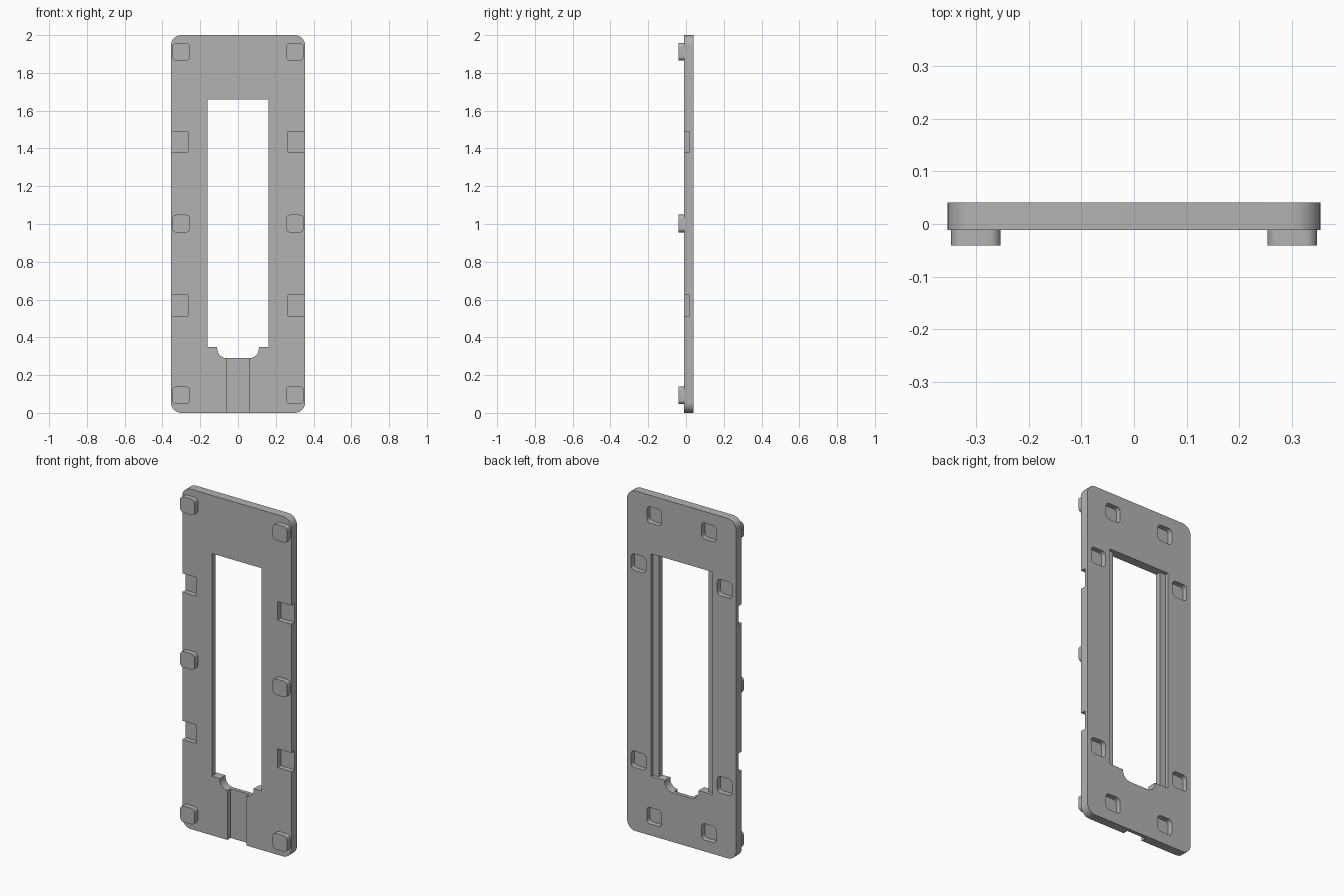
import bpy
import bmesh
import math

FRONT, BACK = -0.011, 0.041      # faces of the plate
RECESS = 0.019                   # floor of the front recesses

default = bpy.data.objects.get("Cube")
if default:
    bpy.data.objects.remove(default, do_unlink=True)

GREY = (0.45, 0.45, 0.45, 1)
grey = bpy.data.materials.new("plain grey")
grey.use_nodes = True
grey.diffuse_color = GREY
grey.node_tree.nodes["Principled BSDF"].inputs["Base Color"].default_value = GREY


def slab(name, x, z, y, radius=0.0):
    """Block spanning the x, z and y ranges, with rounded corners in the x-z plane."""
    bm = bmesh.new()
    bmesh.ops.create_cube(bm, size=1)
    for v in bm.verts:
        for axis, (low, high) in enumerate((x, y, z)):
            v.co[axis] = high if v.co[axis] > 0 else low
    if radius:
        edges = [e for e in bm.edges
                 if abs(e.verts[0].co.y - e.verts[1].co.y) > 0.001]
        bmesh.ops.bevel(bm, geom=edges, offset=radius, segments=8,
                        profile=0.5, affect='EDGES')
    bmesh.ops.recalc_face_normals(bm, faces=bm.faces)
    mesh = bpy.data.meshes.new(name)
    bm.to_mesh(mesh)
    bm.free()
    mesh.materials.append(grey)
    obj = bpy.data.objects.new(name, mesh)
    bpy.context.collection.objects.link(obj)
    return obj


def activate(obj):
    bpy.ops.object.select_all(action='DESELECT')
    obj.select_set(True)
    bpy.context.view_layer.objects.active = obj


def cut(target, *shape):
    """Subtract a slab from the target."""
    cutter = slab("cutter", *shape)
    cutter.hide_render = True
    mod = target.modifiers.new("cut", 'BOOLEAN')
    mod.operation, mod.solver, mod.object = 'DIFFERENCE', 'EXACT', cutter
    activate(target)
    bpy.ops.object.modifier_apply(modifier=mod.name)
    bpy.data.objects.remove(cutter, do_unlink=True)


def around(centre, half):
    return (centre - half, centre + half)


def mirrored(side, low, high):
    return (low, high) if side > 0 else (-high, -low)


# Plate with its window
THROUGH = (-0.2, 0.2)
plate = slab("plate", (-0.355, 0.355), (0, 2), (FRONT, BACK), 0.055)
cut(plate, (-0.162, 0.162), (0.348, 1.658), THROUGH)
cut(plate, (-0.11, 0.11), (0.29, 0.5), THROUGH, 0.05)

# Cable channel in the lower front
cut(plate, (-0.062, 0.062), (-0.1, 0.32), (-0.2, RECESS))

sides = {"left": 1, "right": -1}
for side_name, s in sides.items():
    # Rebate along the window, open to the back
    cut(plate, mirrored(s, 0.1, 0.2), (0.348, 1.658), (0.021, 0.2))
    # Notches in the outer edge, open to the front
    for z in (0.568, 1.435):
        cut(plate, mirrored(s, 0.265, 0.5), around(z, 0.055), (-0.2, RECESS))
    # Rounded sockets in the back
    for x, dz in ((0.178, 0.885), (0.28, 0.58)):
        for z in (1 - dz, 1 + dz):
            cut(plate, around(s * x, 0.048), around(z, 0.048), (0.011, 0.2), 0.022)
    # Feet on the front
    for level, z in (("lower", 0.093), ("middle", 1.002), ("upper", 1.912)):
        foot = slab(f"{level}_{side_name}_foot", around(s * 0.301, 0.047),
                    around(z, 0.047), (-0.041, FRONT + 0.002), 0.022)
        activate(foot)
        bpy.ops.object.shade_smooth_by_angle(angle=math.radians(30))

activate(plate)
bpy.ops.object.shade_smooth_by_angle(angle=math.radians(30))
